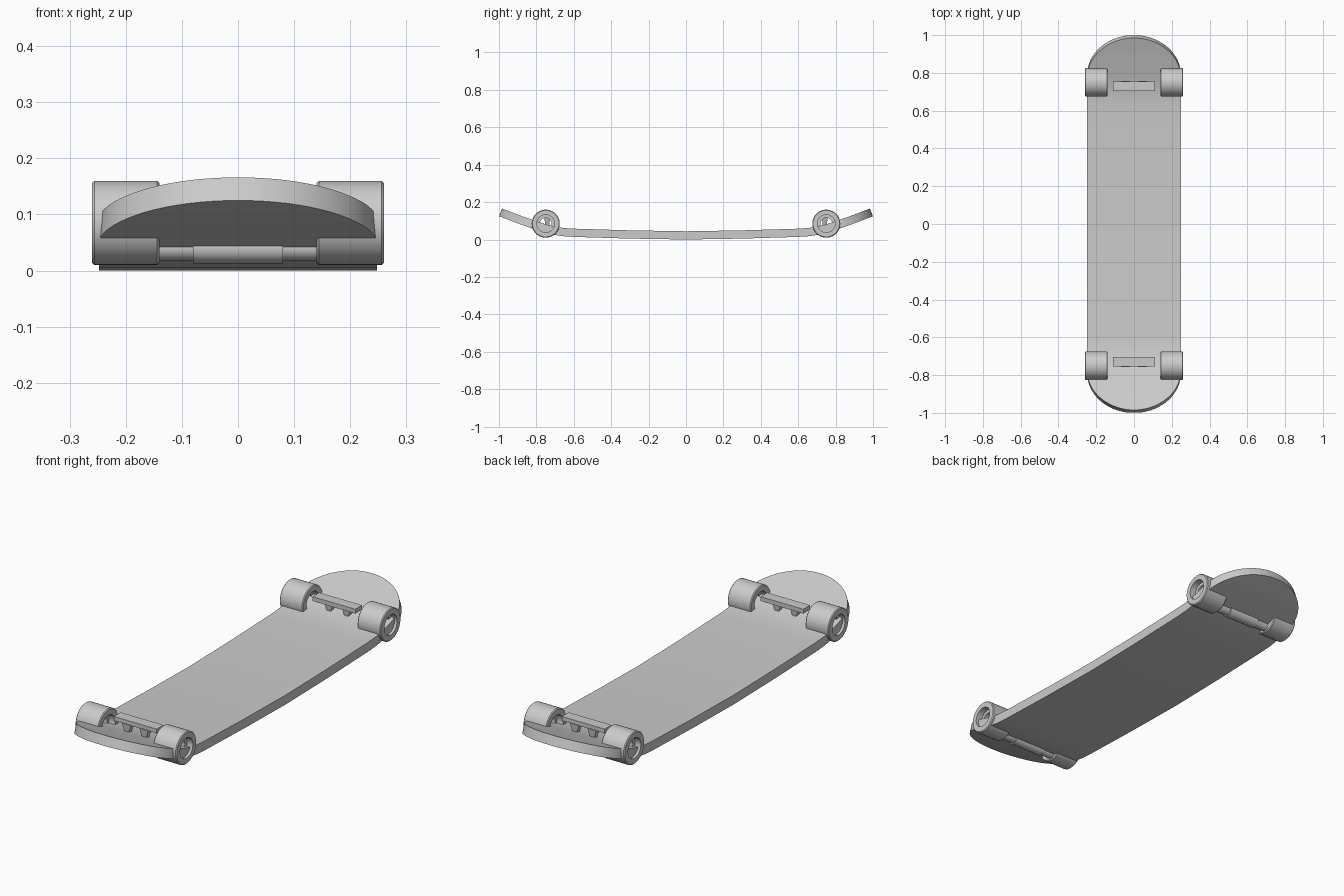
import bpy, bmesh, math
from mathutils import Matrix, Vector

cube = bpy.data.objects.get("Cube")
if cube:
    bpy.data.objects.remove(cube, do_unlink=True)

GREY = (0.6, 0.6, 0.6, 1)
grey = bpy.data.materials.new("plain grey")
grey.use_nodes = True
grey.diffuse_color = GREY
grey.node_tree.nodes["Principled BSDF"].inputs["Base Color"].default_value = GREY


def finish(bm, name, smooth=True):
    bmesh.ops.recalc_face_normals(bm, faces=bm.faces)
    mesh = bpy.data.meshes.new(name)
    bm.to_mesh(mesh)
    bm.free()
    ob = bpy.data.objects.new(name, mesh)
    bpy.context.collection.objects.link(ob)
    mesh.materials.append(grey)
    if smooth:
        bpy.ops.object.select_all(action="DESELECT")
        ob.select_set(True)
        bpy.context.view_layer.objects.active = ob
        bpy.ops.object.shade_smooth_by_angle(angle=math.radians(30))
    return ob


def lathe(name, profile, centre, closed, steps=40):
    """Revolve (radius, x) points about an axis parallel to x."""
    bm = bmesh.new()
    rings = []
    for i in range(steps):
        a = math.tau * i / steps
        rings.append([bm.verts.new((centre[0] + x, centre[1] + r * math.cos(a),
                                    centre[2] + r * math.sin(a))) for r, x in profile])
    n = len(profile)
    for i in range(steps):
        a, b = rings[i], rings[(i + 1) % steps]
        for j in range(n if closed else n - 1):
            k = (j + 1) % n
            bm.faces.new((a[j], a[k], b[k], b[j]))
    if not closed:
        bm.faces.new([r[0] for r in rings])
        bm.faces.new([r[-1] for r in rings])
    return finish(bm, name)


def tapered_block(name, centre, top, bottom, height):
    """Box whose top and bottom have different (x, y) sizes."""
    bm = bmesh.new()
    bmesh.ops.create_cube(bm, size=1)
    for v in bm.verts:
        sx, sy = top if v.co.z > 0 else bottom
        v.co = Vector((v.co.x * sx, v.co.y * sy, v.co.z * height)) + Vector(centre)
    return finish(bm, name, smooth=False)


# Deck: side profile of the underside, upturned at both ends
BOTTOM = [(0, 0.0), (0.3, 0.005), (0.6, 0.014), (0.66, 0.018), (0.71, 0.026),
          (0.76, 0.038), (0.82, 0.058), (0.91, 0.09), (1.0, 0.125)]
THICK, HALF_W, STRAIGHT = 0.044, 0.248, 0.79


def underside(y):
    y = abs(y)
    for (y0, z0), (y1, z1) in zip(BOTTOM, BOTTOM[1:]):
        if y <= y1:
            return z0 + (z1 - z0) * (y - y0) / (y1 - y0)
    return BOTTOM[-1][1]


half = [(y, HALF_W) for y, z in BOTTOM if y < STRAIGHT]
for i in range(17):
    t = math.radians(85 * i / 16)
    half.append((STRAIGHT + (1 - STRAIGHT) * math.sin(t), HALF_W * math.cos(t)))
rows = [(-y, w) for y, w in reversed(half[1:])] + half

bm = bmesh.new()
sections = []
for y, w in rows:
    slope = (underside(y + 0.02) - underside(y - 0.02)) / 0.04 if abs(y) < 0.98 else math.copysign(0.38, y)
    up = Vector((0, -slope, 1)).normalized() * THICK
    low = Vector((0, y, underside(y)))
    side = Vector((w, 0, 0))
    sections.append([bm.verts.new(p) for p in (low - side, low + side, low + side + up, low - side + up)])
for a, b in zip(sections, sections[1:]):
    for j in range(4):
        k = (j + 1) % 4
        bm.faces.new((a[j], a[k], b[k], b[j]))
bm.faces.new(sections[0])
bm.faces.new(sections[-1])
finish(bm, "deck")

# Wheel section: rounded tread, recessed hub with an open bore
WHEEL = [(0.075, -0.056), (0.075, 0.056), (0.071, 0.06), (0.047, 0.06), (0.047, 0.03),
         (0.031, 0.03), (0.031, -0.03), (0.047, -0.03), (0.047, -0.06), (0.071, -0.06)]
# Hanger: thick middle with thinner ends
HANGER = [(0.023, -0.15), (0.023, -0.08), (0.028, -0.08),
          (0.028, 0.08), (0.023, 0.08), (0.023, 0.15)]

for end, s in (("front", -1), ("back", 1)):
    for side, m in (("left", 1), ("right", -1)):
        lathe(f"{end}_{side}_wheel", WHEEL, (m * 0.2, s * 0.75, 0.085), True)
        # Wedge-shaped supports under the plate
        tapered_block(f"{end}_{side}_support", (m * 0.045, s * 0.742, 0.092),
                      (0.045, 0.03), (0.015, 0.02), 0.05)
    lathe(f"{end}_hanger", HANGER, (0, s * 0.75, 0.041), False, 24)
    tapered_block(f"{end}_plate", (0, s * 0.729, 0.125), (0.22, 0.05), (0.22, 0.05), 0.02)
